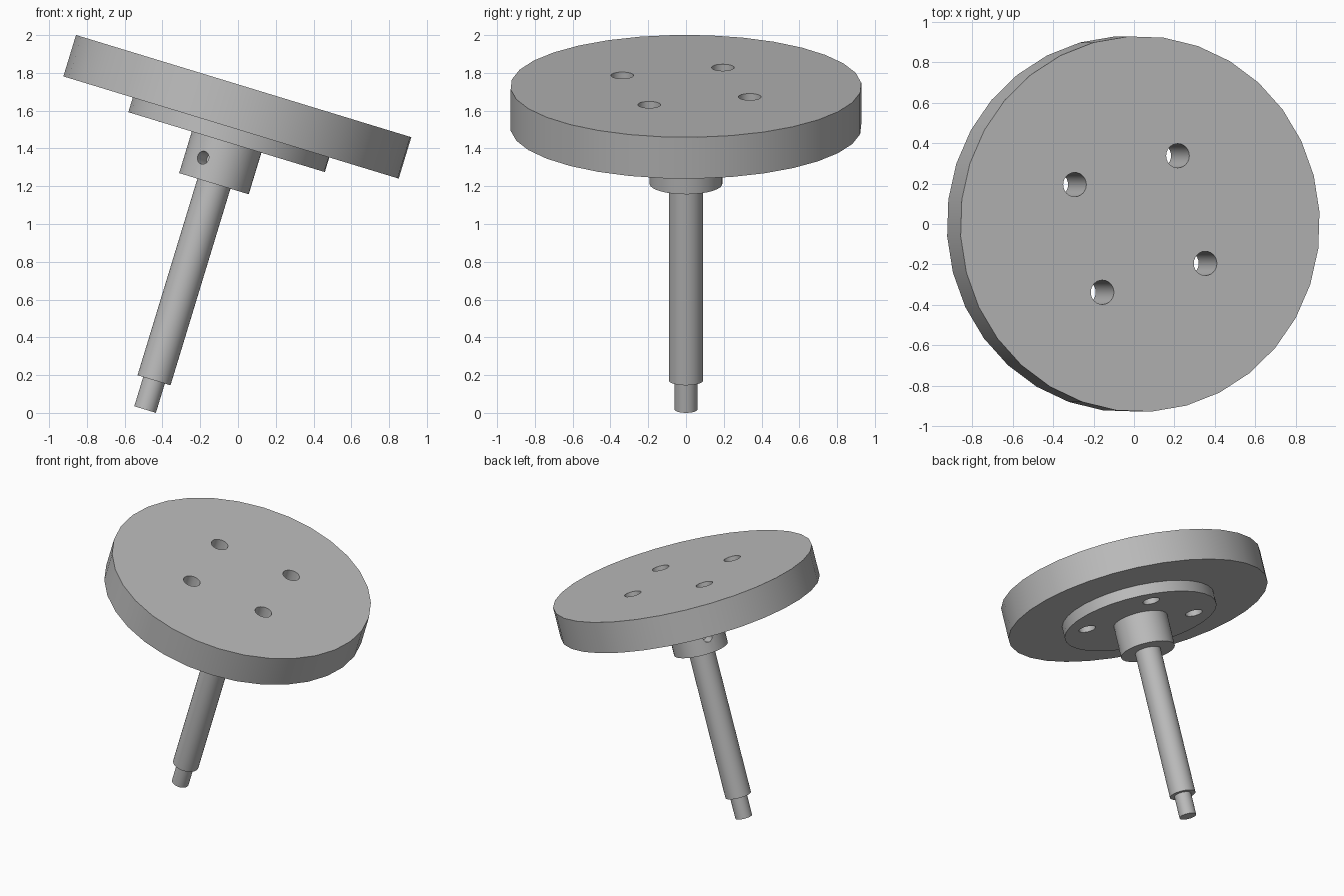
import bpy
from math import radians, cos, sin, pi
from mathutils import Matrix

cube = bpy.data.objects.get("Cube")
if cube:
    bpy.data.objects.remove(cube, do_unlink=True)

grey = bpy.data.materials.new("plain grey")
grey.use_nodes = True
grey.diffuse_color = (0.5, 0.5, 0.5, 1)
grey.node_tree.nodes["Principled BSDF"].inputs["Base Color"].default_value = (0.5, 0.5, 0.5, 1)

# The whole assembly leans about y; its origin is the centre of the disc top
LEAN = Matrix.Translation((0.03, 0, 1.73)) @ Matrix.Rotation(radians(16.95), 4, 'Y')
TURN = radians(60)


def cylinder(name, radius, top, bottom, sides=32, local=None):
    """Cylinder between two depths below the disc top, or placed by a local matrix."""
    bpy.ops.mesh.primitive_cylinder_add(vertices=sides, radius=radius, depth=top - bottom)
    ob = bpy.context.object
    ob.name = name
    if local is None:
        local = Matrix.Translation((0, 0, (top + bottom) / 2)) @ Matrix.Rotation(TURN, 4, 'Z')
    ob.data.transform(LEAN @ local)
    ob.data.materials.append(grey)
    return ob


def drill(ob, cutters):
    """Cut holes and keep only the finished mesh."""
    bpy.context.view_layer.objects.active = ob
    for cutter in cutters:
        cutter.hide_render = True
        mod = ob.modifiers.new("hole", 'BOOLEAN')
        mod.operation = 'DIFFERENCE'
        mod.solver = 'EXACT'
        mod.object = cutter
        bpy.ops.object.modifier_apply(modifier=mod.name)


# Main parts along the axis
disc = cylinder("round_disc", 0.93, 0, -0.229)
flange = cylinder("mounting_flange", 0.545, -0.229, -0.31)
hub = cylinder("hub_collar", 0.193, -0.31, -0.54)
shaft = cylinder("shaft", 0.0915, -0.54, -1.628)
tip = cylinder("shaft_tip", 0.06, -1.628, -1.79)

# Four bolt holes through disc and flange
bolts = []
for i in range(4):
    a = TURN + i * pi / 2
    place = Matrix.Translation((0.39 * cos(a), 0.39 * sin(a), -0.15))
    bolts.append(cylinder("bolt_cutter", 0.06, 0.3, -0.3, 24, place))
drill(disc, bolts)
drill(flange, bolts)

# Two set screw holes in the hub, a quarter turn apart
screws = []
for a in (TURN + pi / 2, TURN + pi):
    place = (Matrix.Rotation(a, 4, 'Z') @ Matrix.Translation((0.19, 0, -0.425))
             @ Matrix.Rotation(pi / 2, 4, 'Y'))
    screws.append(cylinder("screw_cutter", 0.035, 0.1, -0.1, 20, place))
drill(hub, screws)

for cutter in bolts + screws:
    bpy.data.objects.remove(cutter, do_unlink=True)

# Smooth round walls with crisp rims
for ob in (disc, flange, hub, shaft, tip):
    bpy.ops.object.select_all(action='DESELECT')
    ob.select_set(True)
    bpy.context.view_layer.objects.active = ob
    bpy.ops.object.shade_smooth_by_angle(angle=radians(30))
